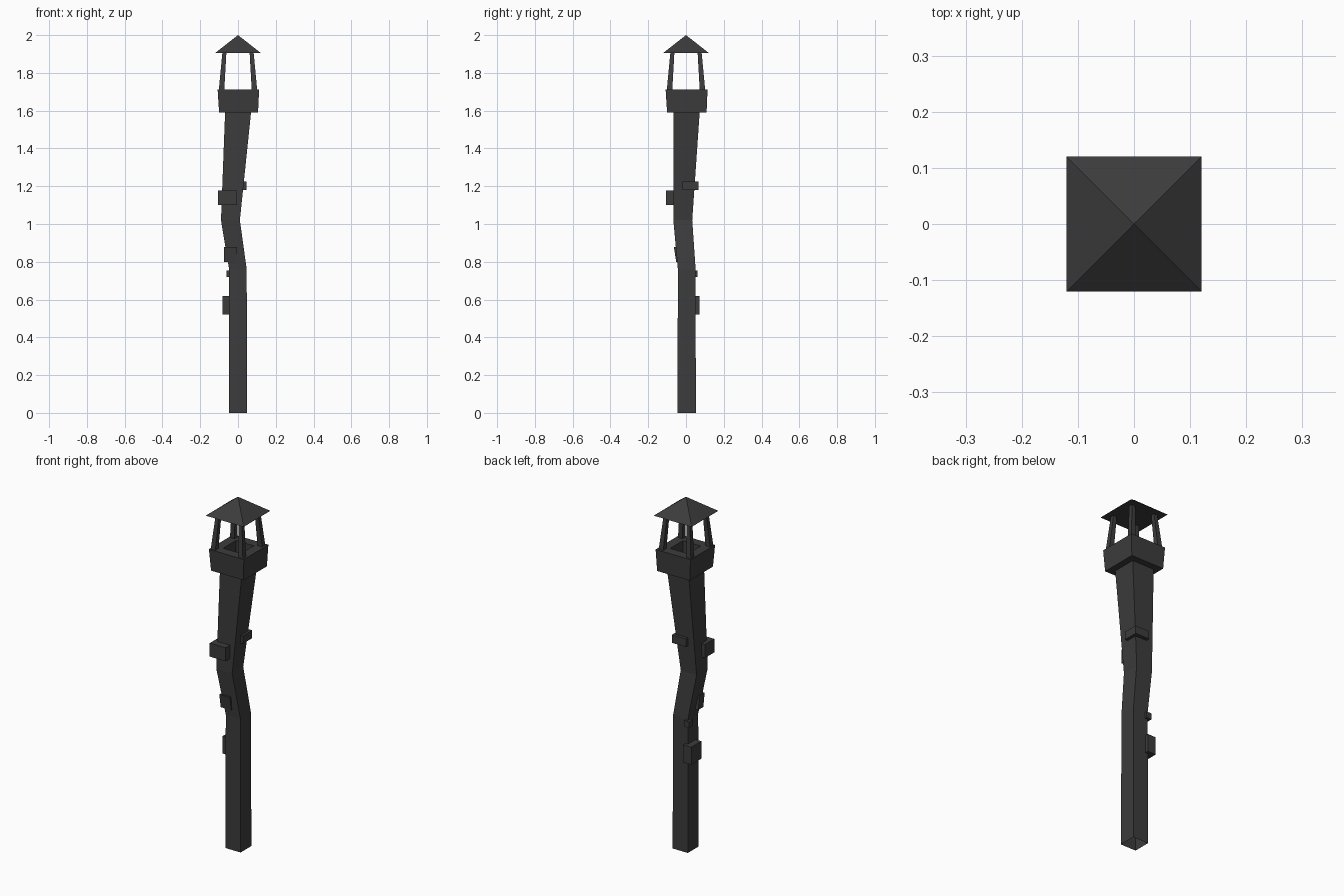
import bpy, bmesh

if "Cube" in bpy.data.objects:
    bpy.data.objects.remove(bpy.data.objects["Cube"])

dark = bpy.data.materials.new("dark_stone")
dark.diffuse_color = (0.045, 0.045, 0.045, 1)
dark.use_nodes = True
dark.node_tree.nodes["Principled BSDF"].inputs["Base Color"].default_value = dark.diffuse_color


def rect(x0, x1, y0, y1, z):
    return [(x0, y0, z), (x1, y0, z), (x1, y1, z), (x0, y1, z)]


def loft(name, rings, bottom=True, top=True):
    """Skin a stack of four-cornered rings, optionally capping the ends."""
    bm = bmesh.new()
    loops = [[bm.verts.new(p) for p in r] for r in rings]
    for a, b in zip(loops, loops[1:]):
        for i in range(4):
            j = (i + 1) % 4
            bm.faces.new((a[i], a[j], b[j], b[i]))
    if bottom:
        bm.faces.new(loops[0][::-1])
    if top:
        bm.faces.new(loops[-1])
    me = bpy.data.meshes.new(name)
    bm.to_mesh(me)
    bm.free()
    ob = bpy.data.objects.new(name, me)
    me.materials.append(dark)
    bpy.context.collection.objects.link(ob)
    return ob


# Crooked shaft, open at the bottom
loft("shaft", [
    rect(-0.048, 0.048, -0.045, 0.052, 0),
    rect(-0.047, 0.046, -0.043, 0.051, 0.76),
    rect(-0.09, 0.01, -0.067, 0.033, 1.02),
    rect(-0.068, 0.07, -0.065, 0.073, 1.60),
], bottom=False, top=False)

# Flared collar with a square flue opening sunk into the top
loft("collar", [
    rect(-0.10, 0.106, -0.10, 0.109, 1.59),
    rect(-0.108, 0.112, -0.108, 0.114, 1.713),
    rect(-0.055, 0.058, -0.055, 0.06, 1.713),
    rect(-0.052, 0.055, -0.052, 0.057, 1.61),
])

# Four leaning posts
for sx in (-1, 1):
    for sy in (-1, 1):
        def post_ring(inner, outer, z):
            xs = sorted((sx * inner, sx * outer))
            ys = sorted((sy * inner, sy * outer))
            return rect(*xs, *ys, z)
        name = ("front" if sy < 0 else "back") + ("_left" if sx < 0 else "_right") + "_post"
        loft(name, [post_ring(0.073, 0.102, 1.705), post_ring(0.061, 0.082, 1.915)])

# Pyramid roof
bm = bmesh.new()
base = [bm.verts.new(p) for p in rect(-0.12, 0.12, -0.12, 0.12, 1.906)]
apex = bm.verts.new((0, 0, 2.0))
bm.faces.new(base[::-1])
for i in range(4):
    bm.faces.new((base[i], base[(i + 1) % 4], apex))
me = bpy.data.meshes.new("roof")
bm.to_mesh(me)
bm.free()
me.materials.append(dark)
bpy.context.collection.objects.link(bpy.data.objects.new("roof", me))

# Protruding bricks wrapped around the shaft corners: x0, x1, y0, y1, z0, z1, lean in y
bricks = [
    (-0.105, -0.005, -0.105, -0.02, 1.10, 1.177, 0),
    (-0.045, 0.044, -0.018, 0.065, 1.18, 1.225, 0),
    (-0.073, -0.006, -0.052, -0.005, 0.80, 0.877, -0.012),
    (-0.062, -0.03, 0.027, 0.062, 0.72, 0.755, 0),
    (-0.083, -0.032, -0.02, 0.071, 0.52, 0.62, 0),
]
for n, (x0, x1, y0, y1, z0, z1, lean) in enumerate(bricks, 1):
    loft(f"brick_{n}", [rect(x0, x1, y0, y1, z0),
                        rect(x0, x1, y0 + lean, y1 + lean, z1)])
